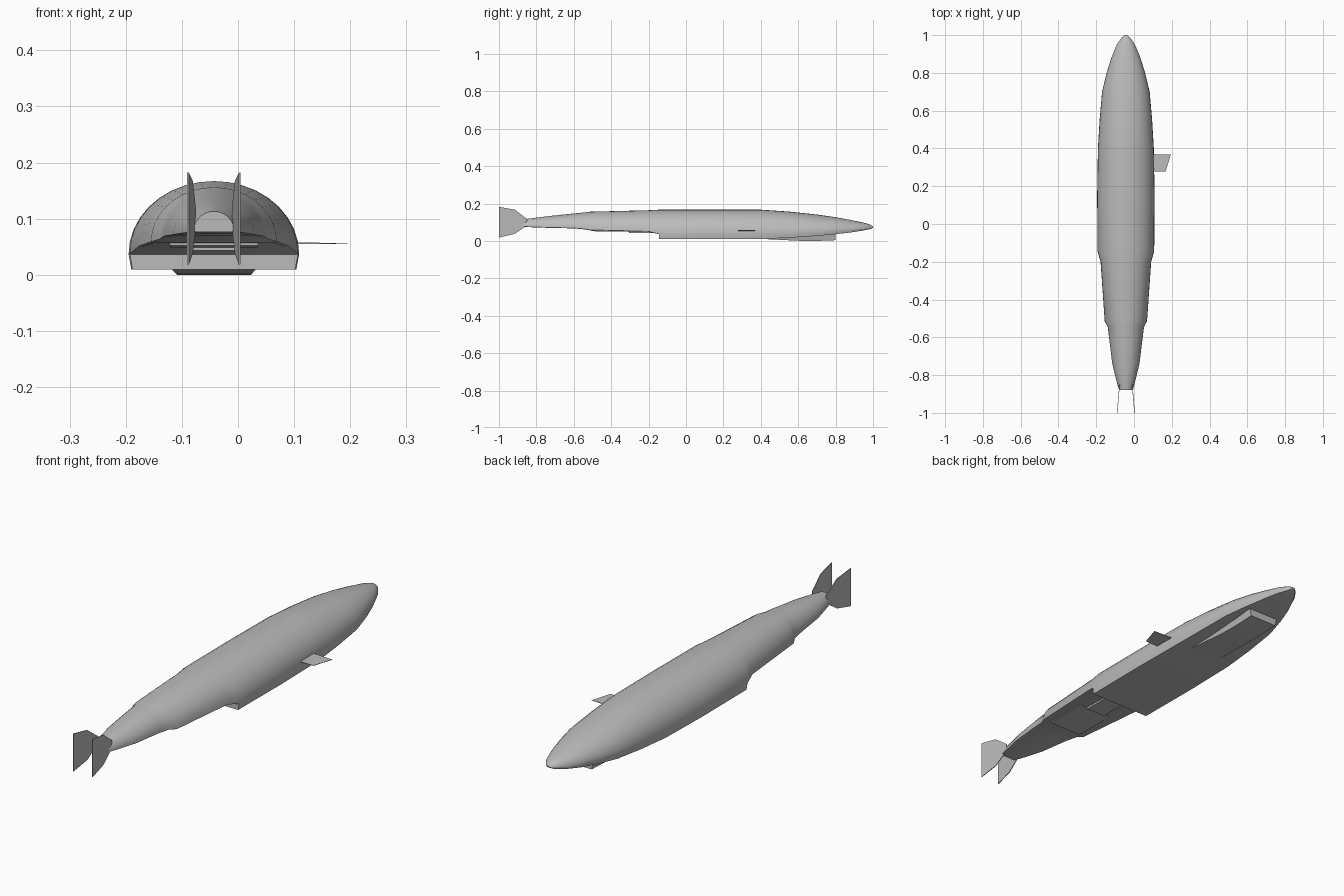
import bpy, bmesh, math

CX = -0.043  # hull centre line

grey = bpy.data.materials.new("hull grey")
grey.diffuse_color = (0.5, 0.5, 0.5, 1)


def make(name, rings, smooth=False):
    """Loft equal-sized point rings into a closed solid."""
    bm = bmesh.new()
    loops = [[bm.verts.new(p) for p in r] for r in rings]
    n = len(loops[0])
    for a, b in zip(loops, loops[1:]):
        for i in range(n):
            j = (i + 1) % n
            bm.faces.new((a[i], a[j], b[j], b[i]))
    bm.faces.new(loops[0])
    bm.faces.new(loops[-1])
    bmesh.ops.remove_doubles(bm, verts=bm.verts, dist=0.00005)
    bmesh.ops.recalc_face_normals(bm, faces=bm.faces)
    me = bpy.data.meshes.new(name)
    bm.to_mesh(me)
    bm.free()
    ob = bpy.data.objects.new(name, me)
    bpy.context.collection.objects.link(ob)
    me.materials.append(grey)
    if smooth:
        bpy.ops.object.select_all(action='DESELECT')
        ob.select_set(True)
        bpy.context.view_layer.objects.active = ob
        bpy.ops.object.shade_smooth_by_angle(angle=math.radians(30))
    return ob


def hull_ring(y, w, zb, zc, zt, n=18):
    """Half-ellipse dome above the chine, flat belly below."""
    arc = [(CX + w * math.cos(math.pi * i / n), y,
            zc + (zt - zc) * math.sin(math.pi * i / n)) for i in range(n + 1)]
    b = w - min(0.005, w * 0.2)
    return arc + [(CX - b, y, zb), (CX + b, y, zb)]


# Hull: y, half width, belly z, chine z, top z
stations = [
    (-0.88, 0.036, 0.076, 0.078, 0.113), (-0.85, 0.045, 0.074, 0.076, 0.118),
    (-0.74, 0.072, 0.070, 0.072, 0.132), (-0.60, 0.089, 0.067, 0.069, 0.147),
    (-0.545, 0.096, 0.062, 0.064, 0.152), (-0.515, 0.112, 0.057, 0.059, 0.156),
    (-0.20, 0.134, 0.049, 0.051, 0.164), (-0.145, 0.150, 0.036, 0.037, 0.167),
    (-0.145, 0.150, 0.009, 0.037, 0.167), (0.15, 0.152, 0.009, 0.037, 0.167),
    (0.40, 0.148, 0.010, 0.037, 0.167), (0.55, 0.139, 0.017, 0.040, 0.157),
    (0.70, 0.126, 0.027, 0.045, 0.141), (0.80, 0.102, 0.036, 0.051, 0.127),
    (0.88, 0.077, 0.045, 0.057, 0.112), (0.95, 0.048, 0.056, 0.065, 0.098),
    (0.985, 0.024, 0.063, 0.070, 0.087), (1.0, 0.006, 0.071, 0.073, 0.077)]
make("hull", [hull_ring(*s) for s in stations], True)


def trapezoid(y, wt, wb, zt, zb):
    return [(CX - wt, y, zt), (CX + wt, y, zt), (CX + wb, y, zb), (CX - wb, y, zb)]


# Belly fairing under the nose, tapering into the hull towards the rear
make("belly_fairing", [trapezoid(0.42, 0.077, 0.075, 0.02, 0.010),
                       trapezoid(0.60, 0.077, 0.067, 0.035, 0.001),
                       trapezoid(0.70, 0.077, 0.066, 0.045, 0.0),
                       trapezoid(0.80, 0.077, 0.066, 0.050, 0.004)])

# Two hatch plates under the rear hull
make("front_hatch", [trapezoid(y, 0.048, 0.046, 0.065, 0.043) for y in (-0.305, -0.145)])
make("rear_hatch", [trapezoid(y, 0.082, 0.078, 0.07, z) for y, z in ((-0.505, 0.052), (-0.305, 0.049))])

# Toed-out twin tail fins
fin = [(-1.0, 0.182), (-0.915, 0.167), (-0.85, 0.118),
       (-0.85, 0.083), (-0.915, 0.038), (-1.0, 0.018)]
for side, label in ((-1, "left"), (1, "right")):
    rings = []
    for t in (-0.0015, 0.0015):
        rings.append([(CX + side * (0.0335 + (-0.85 - y) / 0.15 * 0.0125 + t), y, z) for y, z in fin])
    make(label + "_tail_fin", rings)

# Single small side plane on the right
plane = [(0.09, 0.37), (0.195, 0.367), (0.167, 0.278), (0.09, 0.278)]
make("side_plane", [[(x, y, 0.056 + s * (0.0018 - 0.013 * (x - 0.09))) for x, y in plane]
                    for s in (-1, 1)])
